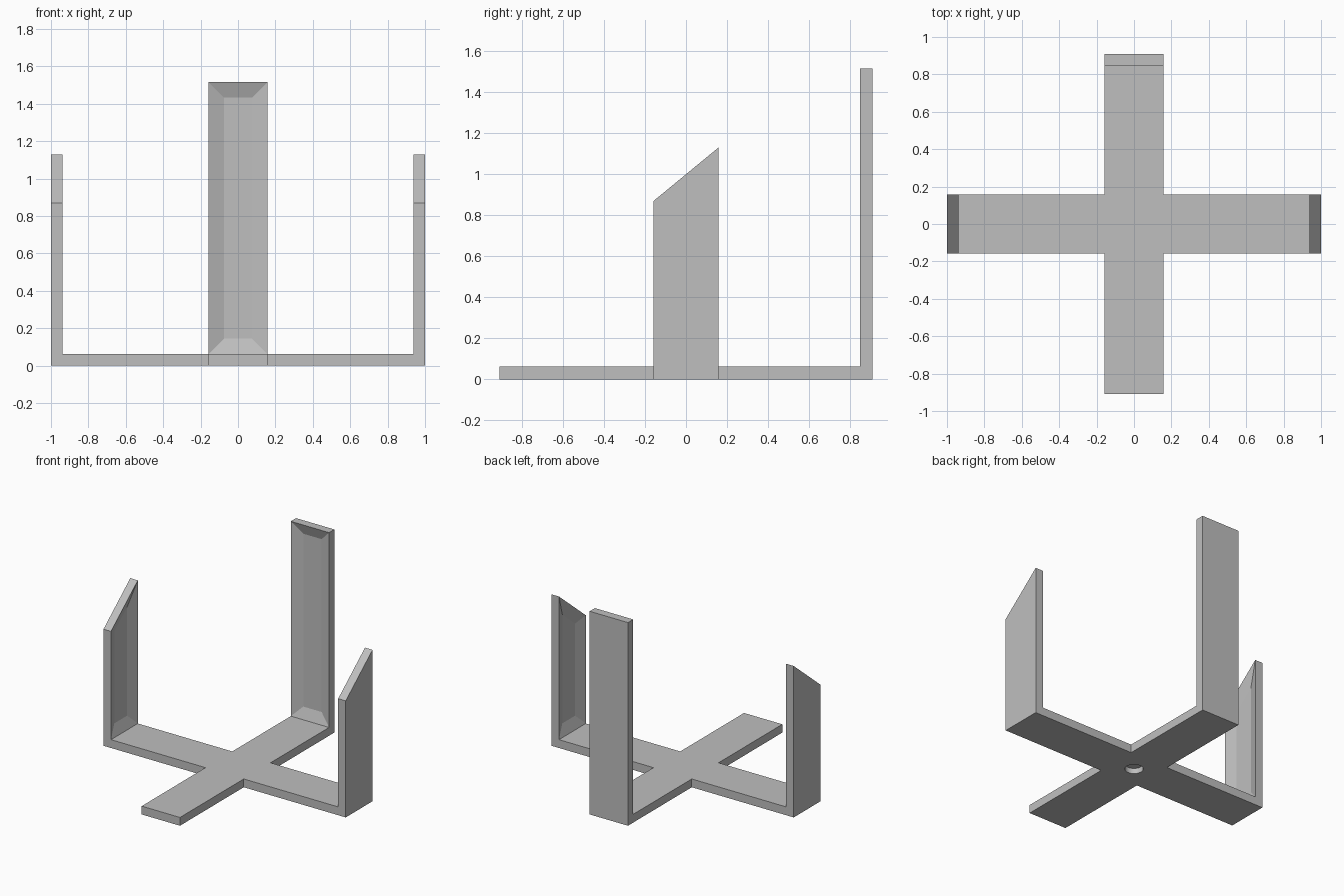
import bpy, bmesh
from math import radians
from mathutils import Matrix, Vector

cube = bpy.data.objects.get("Cube")
if cube:
    bpy.data.objects.remove(cube, do_unlink=True)

HALF = 0.158      # half width of every arm
THICK = 0.062     # plate thickness
REACH_X, REACH_Y = 1.0, 0.91

grey = bpy.data.materials.new("plain_grey")
grey.use_nodes = True
grey.diffuse_color = (0.52, 0.52, 0.52, 1)
grey.node_tree.nodes["Principled BSDF"].inputs["Base Color"].default_value = (0.52, 0.52, 0.52, 1)


def make_object(name, bm):
    bmesh.ops.recalc_face_normals(bm, faces=bm.faces[:])
    mesh = bpy.data.meshes.new(name)
    bm.to_mesh(mesh)
    bm.free()
    mesh.materials.append(grey)
    obj = bpy.data.objects.new(name, mesh)
    bpy.context.collection.objects.link(obj)
    return obj


def extrude_outline(bm, points, offset):
    """Solid from a flat outline; returns the starting cap."""
    cap = bm.faces.new([bm.verts.new(p) for p in points])
    copy = bmesh.ops.extrude_face_region(bm, geom=[cap], use_keep_orig=True)
    moved = [g for g in copy["geom"] if isinstance(g, bmesh.types.BMVert)]
    bmesh.ops.translate(bm, verts=moved, vec=offset)
    bmesh.ops.recalc_face_normals(bm, faces=bm.faces[:])
    return cap


def upright(name, top_left, top_right, reach, angle):
    """Upright plate with a recessed panel on its inner face."""
    bm = bmesh.new()
    y = reach - THICK
    outline = [(-HALF, y, THICK), (HALF, y, THICK), (HALF, y, top_right), (-HALF, y, top_left)]
    inner = extrude_outline(bm, outline, Vector((0, THICK, 0)))
    bmesh.ops.inset_region(bm, faces=[inner], thickness=0.082, use_even_offset=True)
    bmesh.ops.translate(bm, verts=inner.verts[:], vec=(0, 0.03, 0))
    bm.transform(Matrix.Rotation(radians(angle), 4, "Z"))
    return make_object(name, bm)


# Cross-shaped base
bm = bmesh.new()
quarter = [(REACH_X, HALF), (HALF, HALF), (HALF, REACH_Y)]
cross = quarter + [(-x, y) for x, y in reversed(quarter)]
cross += [(-x, -y) for x, y in quarter] + [(x, -y) for x, y in reversed(quarter)]
extrude_outline(bm, [(x, y, 0) for x, y in cross], Vector((0, 0, THICK)))
base = make_object("cross_base", bm)

# Blind round socket in the underside
bm = bmesh.new()
bmesh.ops.create_cone(bm, cap_ends=True, segments=32, radius1=0.062, radius2=0.062, depth=0.08)
cutter = make_object("socket_cutter", bm)
cutter.hide_render = True
socket = base.modifiers.new("socket", "BOOLEAN")
socket.operation = "DIFFERENCE"
socket.solver = "EXACT"
socket.object = cutter
bpy.context.view_layer.objects.active = base
base.select_set(True)
bpy.ops.object.modifier_apply(modifier=socket.name)
bpy.data.objects.remove(cutter, do_unlink=True)
bpy.ops.object.shade_smooth_by_angle(angle=radians(30))

# Tall back upright and two side uprights with sloped tops
upright("back_upright", 1.516, 1.516, REACH_Y, 0)
upright("left_upright", 1.13, 0.87, REACH_X, -90)
upright("right_upright", 0.87, 1.13, REACH_X, 90)
